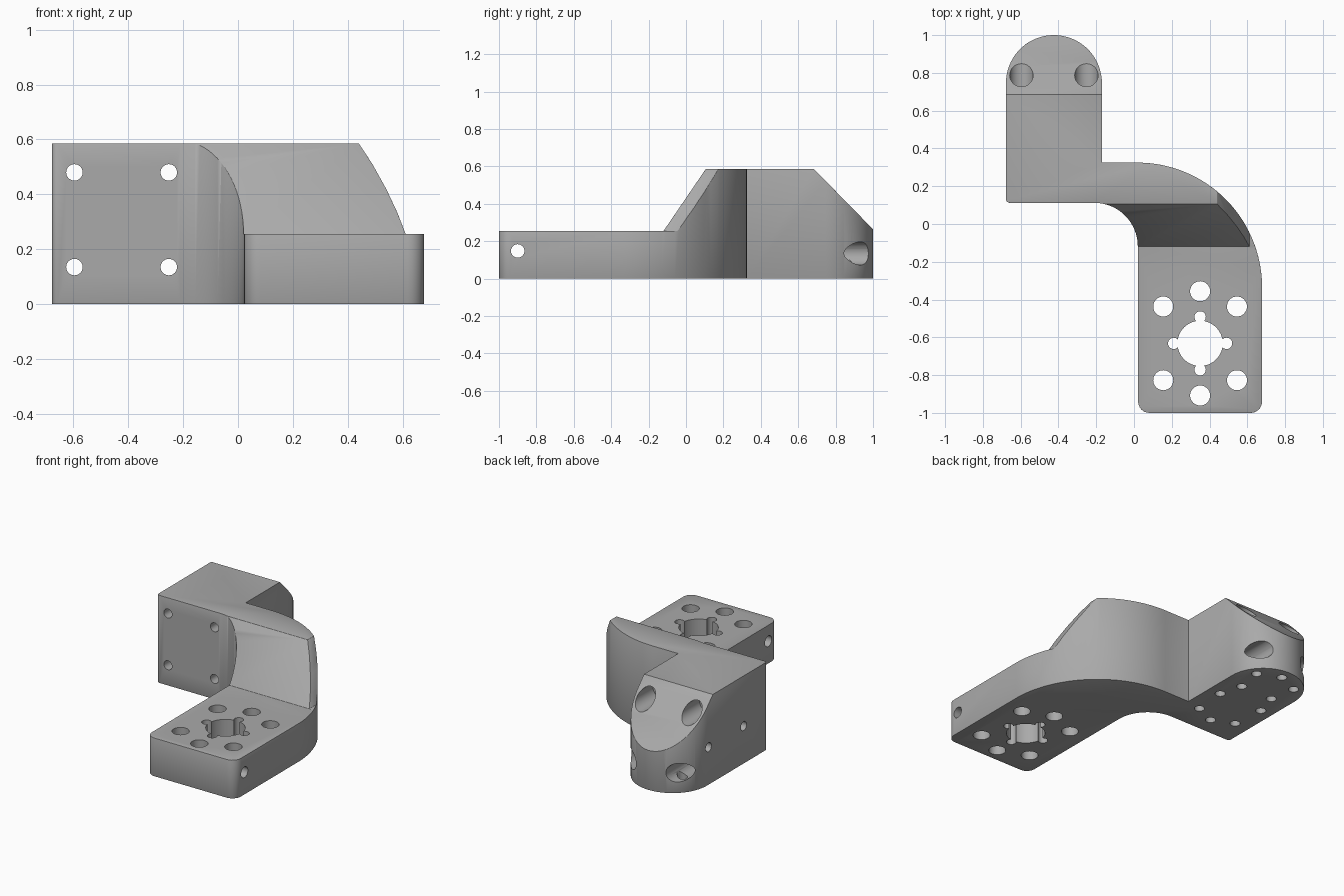
import bpy, bmesh
from math import pi, sin, cos, radians
from mathutils import Matrix, Vector

if "Cube" in bpy.data.objects:
    bpy.data.objects.remove(bpy.data.objects["Cube"])

grey = bpy.data.materials.new("mid grey")
grey.use_nodes = True
colour = (0.4, 0.4, 0.4, 1)
grey.diffuse_color = colour
grey.node_tree.nodes["Principled BSDF"].inputs["Base Color"].default_value = colour


def arc(cx, cy, r, start, end, n):
    """Points along an arc, angles in degrees."""
    angles = [radians(start + (end - start) * i / n) for i in range(n + 1)]
    return [(cx + r * cos(a), cy + r * sin(a)) for a in angles]


def finish(name, bm):
    bmesh.ops.recalc_face_normals(bm, faces=bm.faces)
    mesh = bpy.data.meshes.new(name)
    bm.to_mesh(mesh)
    bm.free()
    mesh.materials.append(grey)
    obj = bpy.data.objects.new(name, mesh)
    bpy.context.collection.objects.link(obj)
    return obj


def prism(name, points, place, depth):
    """Extrude a closed outline; place maps each 2D point into space."""
    bm = bmesh.new()
    face = bm.faces.new([bm.verts.new(place(*p)) for p in points])
    out = bmesh.ops.extrude_face_region(bm, geom=[face])
    verts = [v for v in out["geom"] if isinstance(v, bmesh.types.BMVert)]
    bmesh.ops.translate(bm, verts=verts, vec=depth)
    return finish(name, bm)


def apply(obj, kind, **settings):
    mod = obj.modifiers.new(kind.lower(), kind)
    for key, value in settings.items():
        setattr(mod, key, value)
    bpy.context.view_layer.objects.active = obj
    bpy.ops.object.modifier_apply(modifier=mod.name)


def boolean(obj, cutter, operation):
    apply(obj, "BOOLEAN", object=cutter, operation=operation, solver="EXACT", use_self=True)
    bpy.data.objects.remove(cutter)


# Bracket body: plan outline shaped by a side profile
plan = (arc(-0.658, 0.132, 0.02, 180, 270, 4) + arc(-0.21, -0.118, 0.23, 90, 0, 20)
        + arc(0.082, -0.94, 0.06, 180, 270, 6) + arc(0.618, -0.94, 0.06, 270, 360, 6)
        + arc(0.018, -0.335, 0.66, 0, 90, 40) + [(-0.17, 0.325)]
        + arc(-0.424, 0.746, 0.254, 0, 180, 40))
body = prism("offset_bracket", plan, lambda x, y: (x, y, 0), (0, 0, 0.8))

side = [(-1.2, -0.1), (1.2, -0.1), (1.2, 0.06), (0.685, 0.585),
        (0.105, 0.585), (-0.12, 0.255), (-1.2, 0.255)]
boolean(body, prism("side_profile", side, lambda y, z: (-1, y, z), (2, 0, 0)), "INTERSECT")

# Rounded shoulder beside the ramp
shoulder = [(0.44, 0.586), (0.49, 0.51), (0.54, 0.42), (0.58, 0.335), (0.611, 0.2555),
            (0.9, 0.2555), (0.9, 0.8), (0.44, 0.8)]
boolean(body, prism("shoulder_cut", shoulder, lambda x, z: (x, -0.3, z), (0, 0.6, 0)), "DIFFERENCE")

# Softened outer edges
apply(body, "BEVEL", width=0.007, segments=2, limit_method="ANGLE", angle_limit=radians(50))

# Holes, gathered into one cutter
holes = bmesh.new()
TURN = {"x": Matrix.Rotation(pi / 2, 4, "Y"), "y": Matrix.Rotation(pi / 2, 4, "X"), "z": Matrix()}


def hole(axis, radius, start, end):
    a, b = Vector(start), Vector(end)
    bmesh.ops.create_cone(holes, cap_ends=True, segments=32, radius1=radius, radius2=radius,
                          depth=(b - a).length,
                          matrix=Matrix.Translation((a + b) / 2) @ TURN[axis])


def plate_hole(distance, degrees, radius):
    a = radians(degrees)
    x, y = 0.35 + distance * cos(a), -0.632 + distance * sin(a)
    hole("z", radius, (x, y, -0.1), (x, y, 0.4))


# Mounting plate: keyed centre, ring of six and a cross hole
plate_hole(0, 0, 0.12)
for k in range(4):
    plate_hole(0.14, 90 * k, 0.03)
for degrees in (45, 90, 135, 225, 270, 315):
    plate_hole(0.276, degrees, 0.053)
hole("x", 0.036, (-0.2, -0.9, 0.148), (0.9, -0.9, 0.148))

# Block: four counterbored bolt holes
for x in (-0.596, -0.252):
    for z in (0.135, 0.48):
        hole("y", 0.03, (x, -0.1, z), (x, 1.2, z))
        hole("y", 0.062, (x, 0.62, z), (x, 1.2, z))

# Block: blind holes underneath and on the outer side
for offset, y in ((0, 0.925), (0.15, 0.86), (0.12, 0.68), (0.165, 0.525), (0.145, 0.3), (0, 0.235)):
    for x in {-0.425 - offset, -0.425 + offset}:
        hole("z", 0.032, (x, y, -0.1), (x, y, 0.15))
for y in (0.36, 0.73):
    hole("x", 0.03, (-0.8, y, 0.25), (-0.53, y, 0.25))
boolean(body, finish("hole_cutter", holes), "DIFFERENCE")

bpy.ops.object.select_all(action="DESELECT")
body.select_set(True)
bpy.context.view_layer.objects.active = body
bpy.ops.object.shade_smooth_by_angle(angle=radians(30))
